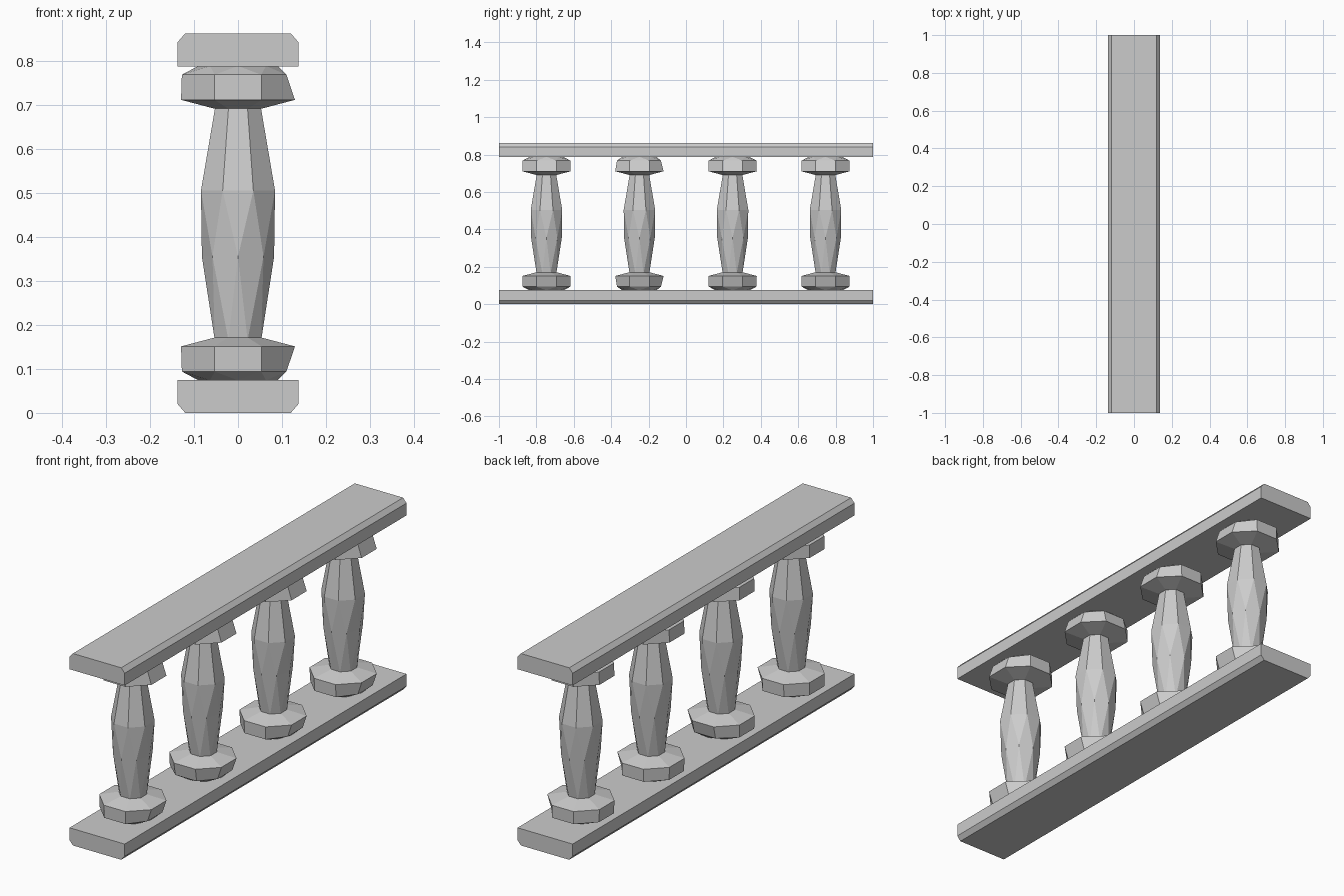
import bpy, bmesh
from math import cos, sin, pi

cube = bpy.data.objects.get("Cube")
if cube:
    bpy.data.objects.remove(cube)

stone = bpy.data.materials.new("grey_stone")
stone.use_nodes = True
GREY = (0.6, 0.6, 0.6, 1)
stone.diffuse_color = GREY
stone.node_tree.nodes["Principled BSDF"].inputs["Base Color"].default_value = GREY

HEIGHT = 0.862
SIDES = 8


def finish(bm, name):
    bmesh.ops.recalc_face_normals(bm, faces=bm.faces)
    mesh = bpy.data.meshes.new(name)
    bm.to_mesh(mesh)
    bm.free()
    mesh.materials.append(stone)
    obj = bpy.data.objects.new(name, mesh)
    bpy.context.collection.objects.link(obj)
    return obj


def rail(name, flip):
    """Plank along y with its outer long edges bevelled."""
    half = [(0.12, 0), (0.137, 0.02), (0.137, 0.075)]
    profile = half + [(-x, z) for x, z in reversed(half)]
    bm = bmesh.new()
    verts = [bm.verts.new((x, -1, HEIGHT - z if flip else z)) for x, z in profile]
    end = bm.faces.new(verts)
    out = bmesh.ops.extrude_face_region(bm, geom=[end], use_keep_orig=True)
    for v in out["geom"]:
        if isinstance(v, bmesh.types.BMVert):
            v.co.y = 1
    finish(bm, name)


def ringed(name, rings, y, flip=False, chip=None, turn=0):
    """Faceted column; each ring is (z, radius, half steps of twist)."""
    bm = bmesh.new()
    loops = []
    for z, radius, twist in rings:
        loop = []
        for i in range(SIDES):
            a = (i + twist / 2) * 2 * pi / SIDES
            px, py = radius * cos(a), radius * sin(a)
            if chip and z == chip:
                px = min(px, 0.11)          # worn side of the block
                if turn:
                    py = max(min(py, 0.115), -0.12)
            loop.append(bm.verts.new((px, py + y, HEIGHT - z if flip else z)))
        loops.append(loop)
    for (low, high, r0, r1) in zip(loops, loops[1:], rings, rings[1:]):
        for i in range(SIDES):
            j = (i + 1) % SIDES
            if r0[2] == r1[2]:
                bm.faces.new((low[i], low[j], high[j], high[i]))
            elif r0[2] > r1[2]:
                bm.faces.new((low[i], high[j], high[i]))
                bm.faces.new((low[i], low[j], high[j]))
            else:
                bm.faces.new((low[i], low[j], high[i]))
                bm.faces.new((low[j], high[j], high[i]))
    bm.faces.new(loops[0])
    bm.faces.new(loops[-1])
    finish(bm, name)


rail("bottom_rail", False)
rail("top_rail", True)

# Balusters: twisted-facet shaft between two octagonal blocks
SHAFT = [(0.165, 0.057, 1), (0.355, 0.082, 0), (0.505, 0.091, 1), (0.695, 0.056, 1)]
BLOCK = [(0.074, 0.09, 0), (0.094, 0.138, 1), (0.151, 0.14, 1), (0.171, 0.058, 1)]
for n, y in enumerate((-0.746, -0.249, 0.249, 0.746)):
    ringed(f"shaft_{n + 1}", SHAFT, y)
    for part, flip in (("base", False), ("cap", True)):
        ringed(f"{part}_{n + 1}", BLOCK, y, flip, chip=0.094, turn=n == 1)
